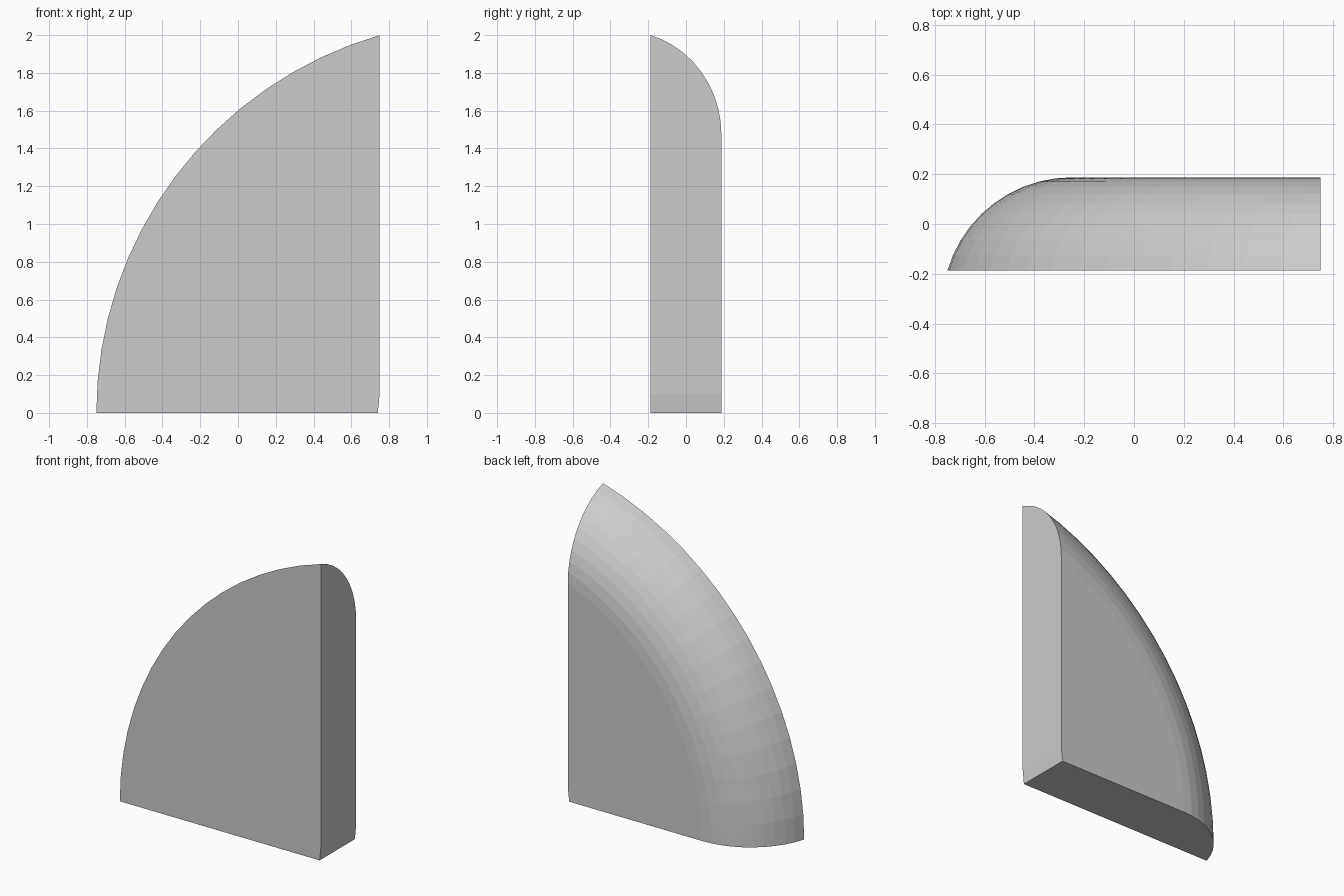
import bpy, bmesh
from math import sin, cos, atan2, pi
from mathutils import Matrix, Vector

if "Cube" in bpy.data.objects:
    bpy.data.objects.remove(bpy.data.objects["Cube"])

R = 2.0833            # outer radius of the swept panel
CX = R - 0.75         # sweep axis, parallel to y
H = 0.1875            # half thickness
r = R / 4             # radius of the rounded rim
SWEEP = atan2(2.0, CX - 0.75)
RIM = SWEEP           # rim arc spans the same angle
STEPS, RIM_STEPS = 16, 10

# Half cross-section: front centre, rounded rim, back centre
profile = [(0, -H)]
for i in range(RIM_STEPS + 1):
    a = RIM * (1 - i / RIM_STEPS)
    profile.append((R - r * sin(RIM) + r * sin(a), H - r + r * cos(a)))
profile.append((0, H))

# Sweep the section upwards about the y axis line
bm = bmesh.new()
verts = [bm.verts.new((CX - d, y, 0)) for d, y in profile]
section = bm.faces.new(verts)
bmesh.ops.spin(bm, geom=[section], cent=(CX, 0, 0), axis=(0, 1, 0),
               angle=SWEEP, steps=STEPS, use_duplicate=False)
bmesh.ops.remove_doubles(bm, verts=bm.verts, dist=1e-5)
bmesh.ops.dissolve_degenerate(bm, edges=bm.edges, dist=1e-5)


def trim(point, normal):
    """Cut away the outer side of a plane and cap the opening."""
    cut = bmesh.ops.bisect_plane(bm, geom=bm.verts[:] + bm.edges[:] + bm.faces[:],
                                 plane_co=point, plane_no=normal, clear_outer=True)
    edges = [e for e in bm.edges if e.is_boundary]
    bmesh.ops.holes_fill(bm, edges=edges, sides=0)


# Straight side wall, with its slightly tapered foot
trim(Vector((0.75, 0, 0)), Vector((1, 0, 0)))
trim(Vector((0.75, 0, 0.1)), Vector((0.1, 0, -0.01)))
bmesh.ops.recalc_face_normals(bm, faces=bm.faces)

# Guarantee the swept curve rises above the ground
if min(v.co.z for v in bm.verts) < -0.1:
    bmesh.ops.scale(bm, vec=(1, 1, -1), verts=bm.verts)
    bmesh.ops.reverse_faces(bm, faces=bm.faces)

mesh = bpy.data.meshes.new("rounded_quarter_panel")
bm.to_mesh(mesh)
bm.free()
panel = bpy.data.objects.new("rounded_quarter_panel", mesh)
bpy.context.collection.objects.link(panel)
